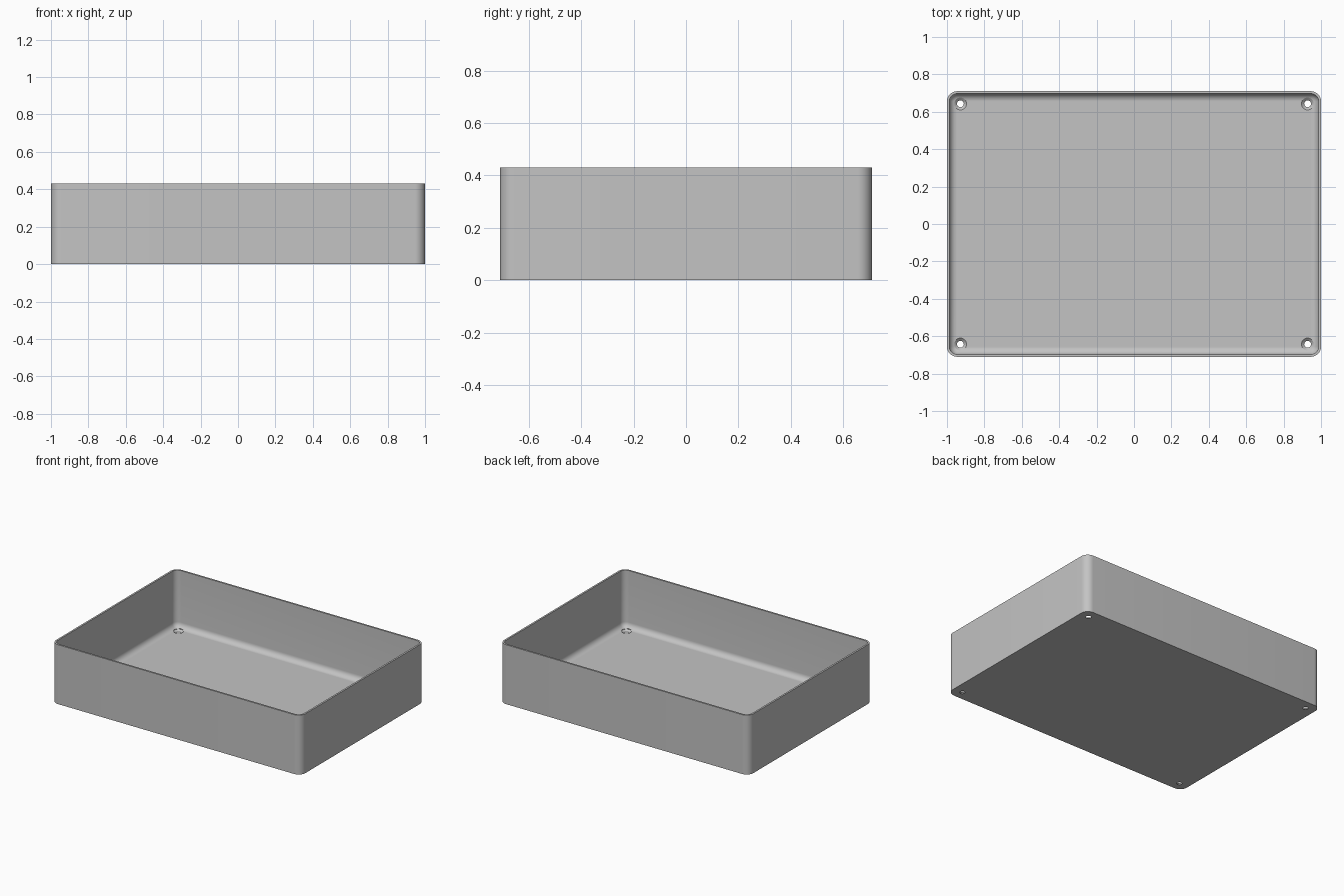
import bpy, bmesh, math

HALF_X, HALF_Y, HEIGHT = 1.0, 0.71, 0.43
WALL, FLOOR, CORNER, FILLET = 0.013, 0.016, 0.055, 0.04
HOLE_X, HOLE_Y = 0.928, 0.643

cube = bpy.data.objects.get("Cube")
if cube:
    bpy.data.objects.remove(cube, do_unlink=True)

grey = bpy.data.materials.new("light_grey")
grey.use_nodes = True
colour = (0.55, 0.55, 0.55, 1)
grey.diffuse_color = colour
grey.node_tree.nodes["Principled BSDF"].inputs["Base Color"].default_value = colour


def ring(bm, inset, z, steps=10):
    """Rounded rectangle, inset from the outer wall."""
    r = CORNER - inset
    verts = []
    for k, (sx, sy) in enumerate([(1, 1), (-1, 1), (-1, -1), (1, -1)]):
        for i in range(steps + 1):
            a = math.pi / 2 * (k + i / steps)
            verts.append(bm.verts.new((sx * (HALF_X - CORNER) + r * math.cos(a),
                                       sy * (HALF_Y - CORNER) + r * math.sin(a), z)))
    return verts


def new_object(name, bm):
    bmesh.ops.recalc_face_normals(bm, faces=bm.faces)
    mesh = bpy.data.meshes.new(name)
    bm.to_mesh(mesh)
    bm.free()
    mesh.materials.append(grey)
    obj = bpy.data.objects.new(name, mesh)
    bpy.context.collection.objects.link(obj)
    return obj


# Open tray: outer wall, rim, inner wall, then a rounded transition to the floor
profile = [(0, 0), (0, HEIGHT), (WALL, HEIGHT)]
for i in range(9):
    a = math.pi / 2 * i / 8
    profile.append((WALL + FILLET * (1 - math.cos(a)),
                    FLOOR + FILLET * (1 - math.sin(a))))
bm = bmesh.new()
rings = [ring(bm, *p) for p in profile]
for low, high in zip(rings, rings[1:]):
    for i in range(len(low)):
        j = (i + 1) % len(low)
        bm.faces.new((low[i], low[j], high[j], high[i]))
bm.faces.new(rings[0])
bm.faces.new(rings[-1])
tray = new_object("tray", bm)

# Countersunk screw holes in the four floor corners
bm = bmesh.new()
sides = 32
section = [(0.018, -0.05), (0.018, 0.003), (0.033, FLOOR), (0.033, 0.08)]
for sx in (-1, 1):
    for sy in (-1, 1):
        loops = [[bm.verts.new((sx * HOLE_X + r * math.cos(math.tau * i / sides),
                                sy * HOLE_Y + r * math.sin(math.tau * i / sides), z))
                  for i in range(sides)] for r, z in section]
        for low, high in zip(loops, loops[1:]):
            for i in range(sides):
                j = (i + 1) % sides
                bm.faces.new((low[i], low[j], high[j], high[i]))
        bm.faces.new(loops[0])
        bm.faces.new(loops[-1])
cutter = new_object("screw_hole_cutter", bm)
cutter.hide_render = True

cut = tray.modifiers.new("screw_holes", "BOOLEAN")
cut.operation = "DIFFERENCE"
cut.solver = "EXACT"
cut.object = cutter

# Bake the holes in and remove the cutter
bpy.ops.object.select_all(action="DESELECT")
bpy.context.view_layer.objects.active = tray
tray.select_set(True)
bpy.ops.object.modifier_apply(modifier=cut.name)
bpy.data.objects.remove(cutter, do_unlink=True)
bpy.ops.object.shade_smooth_by_angle(angle=math.radians(30))
